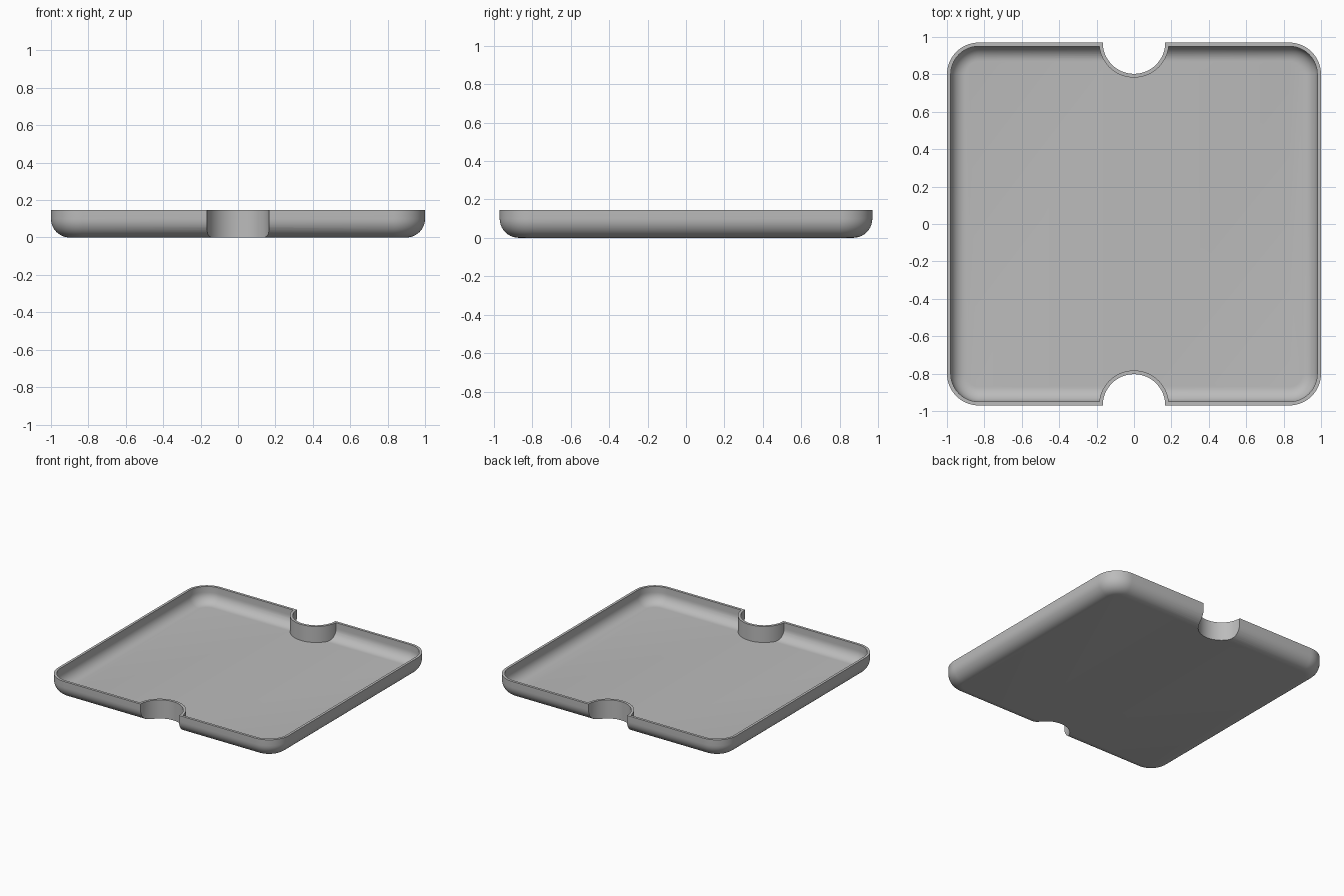
import bpy, bmesh, math

if "Cube" in bpy.data.objects:
    bpy.data.objects.remove(bpy.data.objects["Cube"])

HALF_X, HALF_Y, HEIGHT = 1.0, 0.97, 0.146
CORNER, FILLET, WALL = 0.17, 0.1, 0.02
NOTCH = 0.167

grey = bpy.data.materials.new("plain_grey")
grey.use_nodes = True
grey.diffuse_color = (0.5, 0.5, 0.5, 1)
grey.node_tree.nodes["Principled BSDF"].inputs["Base Color"].default_value = (0.5, 0.5, 0.5, 1)


def rounded_ring(bm, inset, z, steps=16):
    """One rounded rectangle, pulled in from the tray's outline."""
    radius = CORNER - inset
    ring = []
    for quarter, (sx, sy) in enumerate([(1, 1), (-1, 1), (-1, -1), (1, -1)]):
        for i in range(steps + 1):
            a = (quarter + i / steps) * math.pi / 2
            x = sx * (HALF_X - CORNER) + radius * math.cos(a)
            y = sy * (HALF_Y - CORNER) + radius * math.sin(a)
            ring.append(bm.verts.new((x, y, z)))
    return ring


def dish(name, inset, bottom, top, fillet, steps=10):
    """Solid rounded slab with a filleted lower edge."""
    bm = bmesh.new()
    rings = []
    for i in range(steps + 1):
        a = i / steps * math.pi / 2
        rings.append(rounded_ring(bm, inset + fillet * (1 - math.sin(a)),
                                  bottom + fillet * (1 - math.cos(a))))
    rings.append(rounded_ring(bm, inset, top))
    for low, high in zip(rings, rings[1:]):
        for i in range(len(low)):
            j = (i + 1) % len(low)
            bm.faces.new((low[i], low[j], high[j], high[i]))
    bm.faces.new(rings[0][::-1])
    bm.faces.new(rings[-1])
    mesh = bpy.data.meshes.new(name)
    bm.to_mesh(mesh)
    bm.free()
    mesh.materials.append(grey)
    obj = bpy.data.objects.new(name, mesh)
    bpy.context.collection.objects.link(obj)
    return obj


def cut(target, cutter):
    """Subtract the cutter, then discard it."""
    mod = target.modifiers.new("cut", "BOOLEAN")
    mod.operation = "DIFFERENCE"
    mod.solver = "EXACT"
    mod.object = cutter
    bpy.context.view_layer.objects.active = target
    bpy.ops.object.modifier_apply(modifier=mod.name)
    bpy.data.objects.remove(cutter)


def cut_notches(target, radius):
    for side in (-1, 1):
        bpy.ops.mesh.primitive_cylinder_add(vertices=96, radius=radius, depth=1,
                                            location=(0, side * HALF_Y, 0))
        cutter = bpy.context.object
        cutter.name = "notch_cutter"
        cutter.hide_render = True
        cutter.data.materials.append(grey)
        cut(target, cutter)


# Outer body with a finger notch front and back
tray = dish("tray", 0, 0, HEIGHT, FILLET)
cut_notches(tray, NOTCH)

# Hollow that leaves an even wall, also around the notches
hollow = dish("hollow_cutter", WALL, WALL, HEIGHT + 0.1, FILLET - WALL)
hollow.hide_render = True
cut_notches(hollow, NOTCH + WALL)
cut(tray, hollow)

# Smooth curves, sharp rim
bpy.ops.object.select_all(action="DESELECT")
tray.select_set(True)
bpy.context.view_layer.objects.active = tray
bpy.ops.object.shade_smooth_by_angle(angle=math.radians(35))
